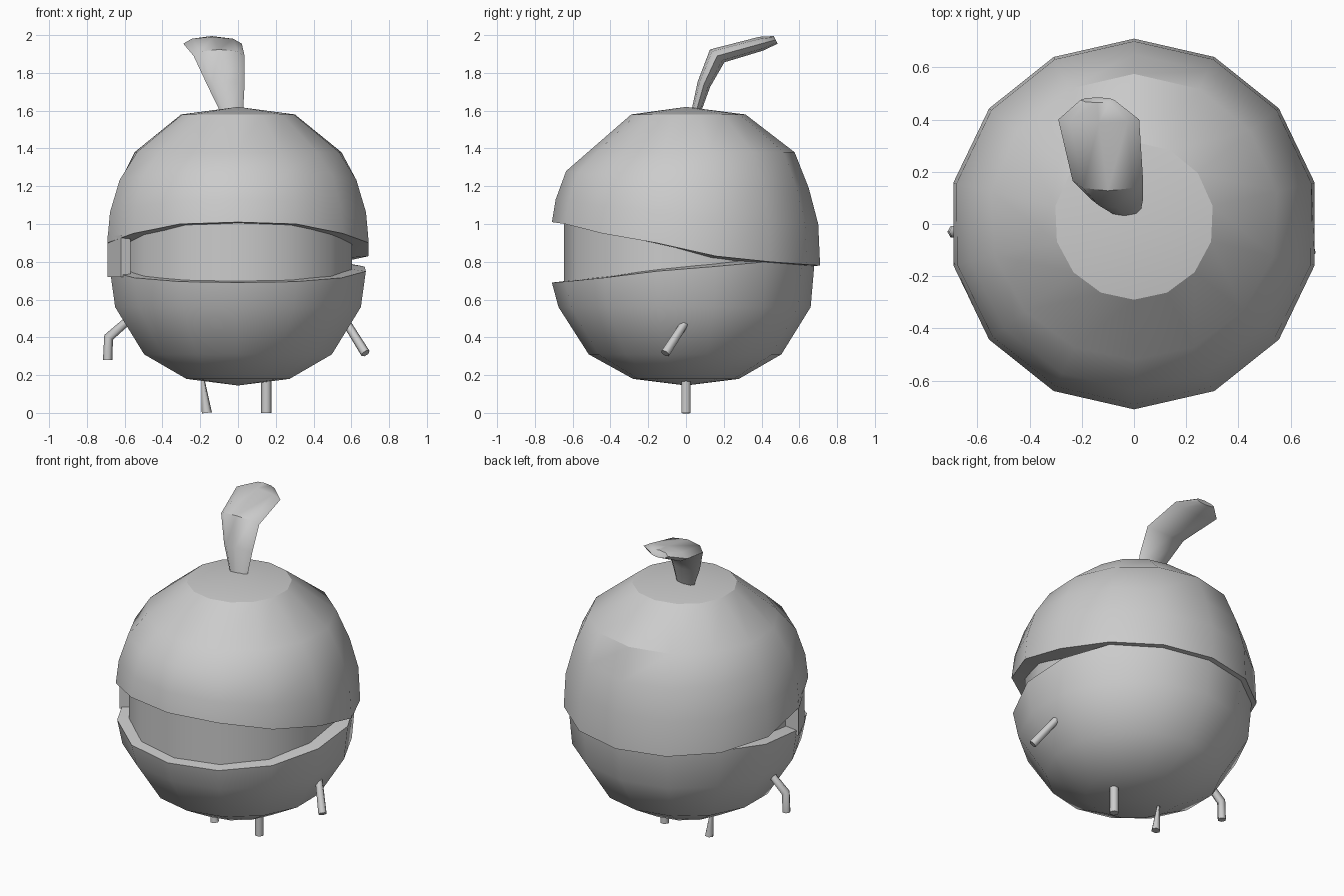
import bpy, bmesh, math
from mathutils import Vector

cube = bpy.data.objects.get("Cube")
if cube:
    bpy.data.objects.remove(cube, do_unlink=True)

SIDES = 14
grey = bpy.data.materials.new("plain grey")
grey.use_nodes = True
grey.diffuse_color = (0.6, 0.6, 0.6, 1)
grey.node_tree.nodes["Principled BSDF"].inputs["Base Color"].default_value = (0.6, 0.6, 0.6, 1)


def loft(name, rings, angle=30):
    """Bridge equal-length rings of points and close both ends."""
    bm = bmesh.new()
    rows = [[bm.verts.new(p) for p in ring] for ring in rings]
    n = len(rows[0])
    for a, b in zip(rows, rows[1:]):
        for i in range(n):
            j = (i + 1) % n
            bm.faces.new((a[i], a[j], b[j], b[i]))
    bm.faces.new(rows[0])
    bm.faces.new(rows[-1])
    bmesh.ops.remove_doubles(bm, verts=bm.verts, dist=0.0005)
    bmesh.ops.recalc_face_normals(bm, faces=bm.faces)
    mesh = bpy.data.meshes.new(name)
    bm.to_mesh(mesh)
    bm.free()
    obj = bpy.data.objects.new(name, mesh)
    bpy.context.collection.objects.link(obj)
    mesh.materials.append(grey)
    bpy.ops.object.select_all(action='DESELECT')
    obj.select_set(True)
    bpy.context.view_layer.objects.active = obj
    bpy.ops.object.shade_smooth_by_angle(angle=math.radians(angle))
    return obj


def tilted_ring(front, back, power=1.5):
    """Ring whose (radius, height) blends from front to back."""
    pts = []
    for k in range(SIDES):
        a = -math.pi / 2 + k * math.tau / SIDES
        w = ((1 - math.sin(a)) / 2) ** power
        r, z = (f * w + b * (1 - w) for f, b in zip(front, back))
        pts.append((r * math.cos(a), r * math.sin(a), z))
    return pts


def rim_ring(heights, front_r, back_r):
    """Lip ring with a height for each step from front to back."""
    flat = tilted_ring((front_r, 0), (back_r, 0))
    return [(x, y, heights[min(k, SIDES - k)]) for k, (x, y, _) in enumerate(flat)]


# Upper head shell, with its lip turned inward
top_lip = [1.01, 1.0, 0.95, 0.90, 0.83, 0.80, 0.785, 0.78]
loft("upper_shell", [
    rim_ring([z - 0.01 for z in top_lip], 0.58, 0.58),
    rim_ring(top_lip, 0.71, 0.71),
    tilted_ring((0.69, 1.13), (0.70, 1.0)),
    tilted_ring((0.635, 1.28), (0.65, 1.19)),
    tilted_ring((0.52, 1.38), (0.575, 1.38)),
    tilted_ring((0.29, 1.58), (0.315, 1.58)),
    tilted_ring((0, 1.62), (0, 1.62)),
])

# Lower head shell
low_lip = [0.69, 0.695, 0.715, 0.75, 0.775, 0.80, 0.80, 0.79]
loft("lower_shell", [
    tilted_ring((0, 0.145), (0, 0.145)),
    tilted_ring((0.28, 0.18), (0.28, 0.18)),
    tilted_ring((0.515, 0.31), (0.505, 0.31)),
    tilted_ring((0.675, 0.56), (0.66, 0.56)),
    rim_ring(low_lip, 0.71, 0.68),
    rim_ring([z + 0.015 for z in low_lip], 0.58, 0.58),
])

# Inner wall of the mouth
loft("mouth_wall", [tilted_ring((0.645, z), (0.58, z), 1) for z in (0.64, 1.06)])

# Flap closing the right corner of the mouth
loft("mouth_corner", [
    [(-0.69, -0.15, z), (-0.62, -0.31, z), (-0.57, -0.29, z), (-0.60, -0.15, z)]
    for z in (0.72, 0.94)
])

# Flattened stem: centre, half width, half-thickness vector (y, z)
stem = [
    ((-0.035, 0.055, 1.60), 0.062, (0.025, -0.005)),
    ((-0.065, 0.095, 1.74), 0.10, (0.033, -0.014)),
    ((-0.10, 0.165, 1.89), 0.135, (0.038, -0.034)),
    ((-0.135, 0.40, 1.955), 0.155, (0.012, -0.036)),
    ((-0.14, 0.475, 1.975), 0.065, (0.010, -0.020)),
]
loft("stem", [[
    Vector(c) + Vector((w * math.cos(a), t[0] * math.sin(a), t[1] * math.sin(a)))
    for a in (i * math.tau / 8 for i in range(8))] for c, w, t in stem], 50)


def limb(name, path, radii):
    """Six-sided rod along a short path."""
    path = [Vector(p) for p in path]
    rings = []
    for i, (p, r) in enumerate(zip(path, radii)):
        d = (path[min(i + 1, len(path) - 1)] - path[max(i - 1, 0)]).normalized()
        u = d.cross(Vector((0, 1, 0))).normalized()
        v = d.cross(u)
        rings.append([p + r * (u * math.cos(k * math.tau / 6) + v * math.sin(k * math.tau / 6))
                      for k in range(6)])
    loft(name, rings, 65)


# Little arms and legs
limb("left_arm", [(0.56, 0.01, 0.50), (0.675, -0.11, 0.315)], (0.022, 0.025))
limb("right_arm", [(-0.57, -0.03, 0.50), (-0.685, -0.03, 0.40), (-0.69, -0.03, 0.28)],
     (0.022, 0.026, 0.025))
limb("left_leg", [(0.15, 0, 0.22), (0.15, 0, 0.01), (0.15, 0, 0)], (0.028, 0.028, 0.028))
limb("right_leg", [(-0.188, 0, 0.20), (-0.165, 0, 0)], (0.006, 0.027))
